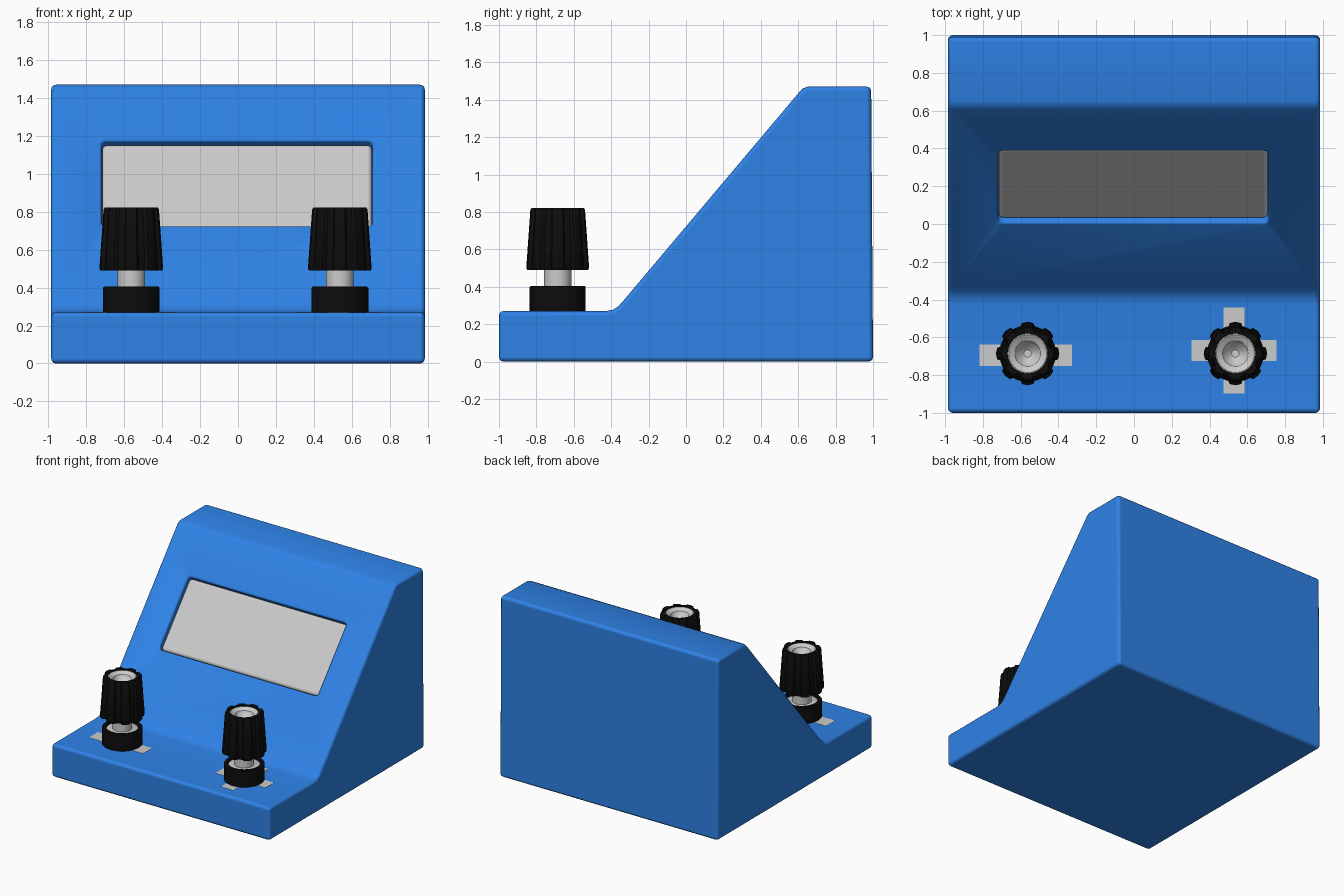
import bpy, bmesh, math

if "Cube" in bpy.data.objects:
    bpy.data.objects.remove(bpy.data.objects["Cube"])


def material(name, color):
    m = bpy.data.materials.new(name)
    m.diffuse_color = (*color, 1)
    m.use_nodes = True
    m.node_tree.nodes["Principled BSDF"].inputs["Base Color"].default_value = m.diffuse_color
    return m


BLUE = material("blue_plastic", (0.028, 0.225, 0.8))
BLACK = material("black_plastic", (0.004, 0.004, 0.004))


def add_object(name, bm, mat=None):
    bmesh.ops.recalc_face_normals(bm, faces=bm.faces)
    mesh = bpy.data.meshes.new(name)
    bm.to_mesh(mesh)
    bm.free()
    ob = bpy.data.objects.new(name, mesh)
    bpy.context.collection.objects.link(ob)
    if mat:
        mesh.materials.append(mat)
    return ob


def smooth(ob, degrees=35):
    bpy.ops.object.select_all(action='DESELECT')
    ob.select_set(True)
    bpy.context.view_layer.objects.active = ob
    bpy.ops.object.shade_smooth_by_angle(angle=math.radians(degrees))


def round_edges(ob, width, segments=3, limit=30):
    b = ob.modifiers.new("rounding", 'BEVEL')
    b.width, b.segments = width, segments
    b.limit_method, b.angle_limit = 'ANGLE', math.radians(limit)
    b.harden_normals = True


def box(name, size, loc, tilt=0, mat=None):
    bm = bmesh.new()
    bmesh.ops.create_cube(bm, size=1)
    bmesh.ops.scale(bm, vec=size, verts=bm.verts)
    ob = add_object(name, bm, mat)
    ob.location = loc
    ob.rotation_euler.x = tilt
    return ob


def loft(name, rings, center, mat=None):
    """Skin a list of equal-length point rings and cap both ends."""
    bm = bmesh.new()
    loops = [[bm.verts.new((center[0] + x, center[1] + y, z)) for x, y, z in r] for r in rings]
    n = len(loops[0])
    for a, b in zip(loops, loops[1:]):
        for i in range(n):
            j = (i + 1) % n
            bm.faces.new((a[i], a[j], b[j], b[i]))
    bm.faces.new(loops[0])
    bm.faces.new(loops[-1])
    ob = add_object(name, bm, mat)
    smooth(ob)
    return ob


def lathe(name, profile, center, mat=None, n=40):
    rings = [[(r * math.cos(math.tau * i / n), r * math.sin(math.tau * i / n), z)
              for i in range(n)] for r, z in profile]
    return loft(name, rings, center, mat)


# sloped housing: side profile extruded across the width
profile = [(-1, 0), (1, 0), (0.99, 1.47), (0.65, 1.47), (0.625, 1.46), (0.605, 1.44),
           (-0.335, 0.325), (-0.36, 0.297), (-0.39, 0.277), (-0.43, 0.27), (-1, 0.27)]
bm = bmesh.new()
face = bm.faces.new([bm.verts.new((-0.985, y, z)) for y, z in profile])
ext = bmesh.ops.extrude_face_region(bm, geom=[face])
bmesh.ops.translate(bm, vec=(1.97, 0, 0),
                    verts=[v for v in ext['geom'] if isinstance(v, bmesh.types.BMVert)])
housing = add_object("housing", bm, BLUE)

# screen sunk in a pocket in the slope
tilt = math.atan2(1.115, 0.94)


def on_slope(depth):
    return (-0.005, 0.215 + depth * math.sin(tilt), 0.935 - depth * math.cos(tilt))


cutter = box("pocket_cutter", (1.428, 0.585, 0.3), on_slope(0.05), tilt)
round_edges(cutter, 0.025)
cutter.hide_render = True
cutter.hide_set(True)
smooth(housing)
round_edges(housing, 0.025)
cut = housing.modifiers.new("screen_pocket", 'BOOLEAN')
cut.operation, cut.object, cut.solver = 'DIFFERENCE', cutter, 'EXACT'
round_edges(housing, 0.014, 2, 60)
screen = box("screen", (1.424, 0.581, 0.2), on_slope(0.095), tilt)
smooth(screen)
round_edges(screen, 0.025)

# polarity bars inlaid in the deck
box("minus_bar", (0.49, 0.115, 0.01), (-0.572, -0.695, 0.2662))
box("plus_bar_across", (0.45, 0.11, 0.01), (0.53, -0.67, 0.2662))
box("plus_bar_along", (0.11, 0.455, 0.01), (0.53, -0.67, 0.2664))


def ribbed_ring(scale, z, ribs=8):
    """Cross-section of the knob with evenly spaced grip ribs."""
    pts = []
    for k in range(ribs):
        for f, r in ((-0.34, 0.144), (-0.24, 0.164), (0, 0.168), (0.24, 0.164), (0.34, 0.144), (0.5, 0.144)):
            a = math.tau * (k + f) / ribs
            pts.append((r * scale * math.cos(a), r * scale * math.sin(a), z))
    return pts


def round_ring(radius, z):
    return [(radius * x / math.hypot(x, y), radius * y / math.hypot(x, y), z)
            for x, y, _ in ribbed_ring(1, z)]


# two binding posts
for side, x in (("left", -0.563), ("right", 0.537)):
    c = (x, -0.686)
    lathe(side + "_collar", [(0.15, 0.26), (0.15, 0.398), (0.143, 0.405), (0.122, 0.405),
                             (0.118, 0.38)], c, BLACK)
    lathe(side + "_washer", [(0.118, 0.37), (0.118, 0.388), (0.11, 0.392)], c)
    lathe(side + "_post", [(0.073, 0.37), (0.073, 0.52)], c)
    loft(side + "_knob", [ribbed_ring(0.97, 0.49), ribbed_ring(1, 0.502), ribbed_ring(0.87, 0.812),
                          ribbed_ring(0.83, 0.822), round_ring(0.108, 0.822),
                          round_ring(0.104, 0.74)], c, BLACK)
    lathe(side + "_socket", [(0.106, 0.72), (0.106, 0.812), (0.1, 0.814), (0.068, 0.795),
                             (0.06, 0.775), (0.02, 0.745)], c)
